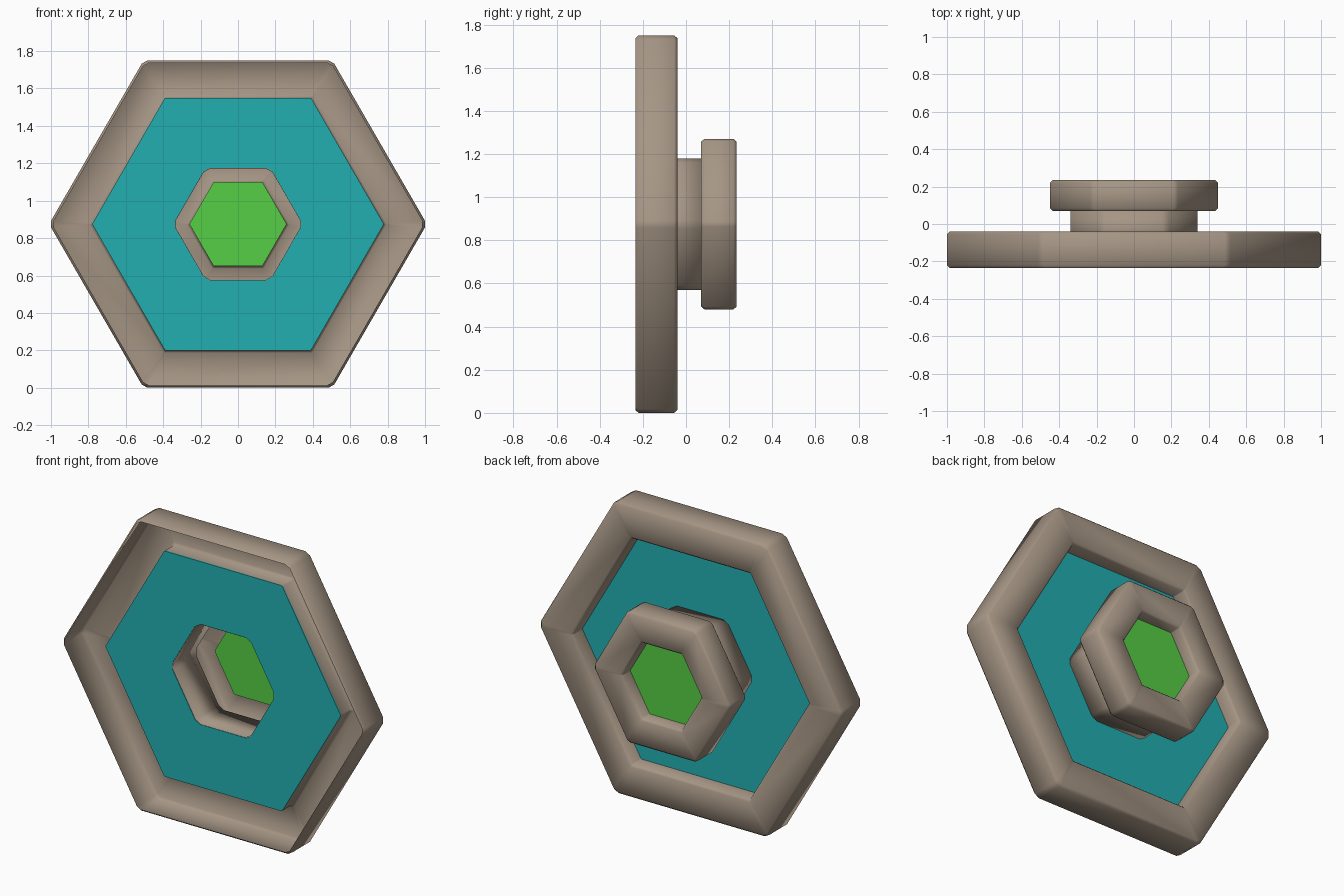
import bpy, bmesh, math

if "Cube" in bpy.data.objects:
    bpy.data.objects.remove(bpy.data.objects["Cube"])

CZ = 0.875  # height of the hexagon centre


def material(name, rgb):
    m = bpy.data.materials.new(name)
    m.diffuse_color = (*rgb, 1)
    m.use_nodes = True
    m.node_tree.nodes["Principled BSDF"].inputs["Base Color"].default_value = m.diffuse_color
    return m


stone = material("warm grey", (0.38, 0.305, 0.235))
teal = material("teal", (0.016, 0.43, 0.44))
green = material("green", (0.09, 0.62, 0.06))


def hexagon(r, cut):
    """Hexagon in x/z with points at left and right and slightly clipped corners."""
    pts = []
    c = math.tan(math.radians(60)) * cut
    for k in range(6):
        a = math.radians(60 * k)
        for s in (-1, 1):
            pts.append(((r - cut) * math.cos(a) - s * c * math.sin(a),
                        (r - cut) * math.sin(a) + s * c * math.cos(a)))
    return pts


def finish(name, bm, mat, smooth):
    for f in bm.faces:
        f.smooth = smooth
    me = bpy.data.meshes.new(name)
    bm.to_mesh(me)
    bm.free()
    me.materials.append(mat)
    ob = bpy.data.objects.new(name, me)
    bpy.context.collection.objects.link(ob)
    return ob


def hex_ring(name, profile, mat, closed=True, smooth=True):
    """Sweep a (radius, y, corner cut) profile round the hexagon."""
    bm = bmesh.new()
    loops = [[bm.verts.new((x, y, z + CZ)) for x, z in hexagon(r, cut)]
             for r, y, cut in profile]
    pairs = list(zip(loops, loops[1:] + loops[:1]))
    for a, b in pairs if closed else pairs[:-1]:
        for i in range(12):
            j = (i + 1) % 12
            bm.faces.new((a[i], b[i], b[j], a[j]))
    if closed:
        bmesh.ops.recalc_face_normals(bm, faces=bm.faces)
    return finish(name, bm, mat, smooth)


def frame(name, outer, inner, front, back, seat, cut):
    """Bevelled rim, an open shell at the front, returning to the panel seat."""
    b = 0.015
    hex_ring(name, [
        (outer - b, front, cut), (outer, front + b, cut),
        (outer, back - b, cut), (outer - b, back, cut),
        (inner + b, back, 0.002), (inner, back - b, 0.002),
        (inner, seat, 0.002)], stone, closed=False)


# Large front frame and its panel with a central hole
frame("outer_frame", 1.01, 0.78, -0.235, -0.04, -0.14, 0.01)
hex_ring("outer_panel", [(0.78, -0.141, 0.002), (0.78, -0.133, 0.002),
                         (0.347, -0.133, 0.011), (0.347, -0.141, 0.011)],
         teal, smooth=False)

# Neck joining the two frames
hex_ring("neck", [(0.352, -0.138, 0.012), (0.352, 0.08, 0.012),
                  (0.344, 0.08, 0.012), (0.344, -0.138, 0.012)], stone)

# Small rear frame and its solid panel
frame("rear_frame", 0.456, 0.26, 0.07, 0.235, 0.15, 0.007)
bm = bmesh.new()
rims = [[bm.verts.new((x, y, z + CZ)) for x, z in hexagon(0.26, 0.002)]
        for y in (0.149, 0.157)]
for rim in rims:
    bm.faces.new(rim)
for i in range(12):
    j = (i + 1) % 12
    bm.faces.new((rims[0][i], rims[0][j], rims[1][j], rims[1][i]))
bmesh.ops.recalc_face_normals(bm, faces=bm.faces)
finish("rear_panel", bm, green, False)
